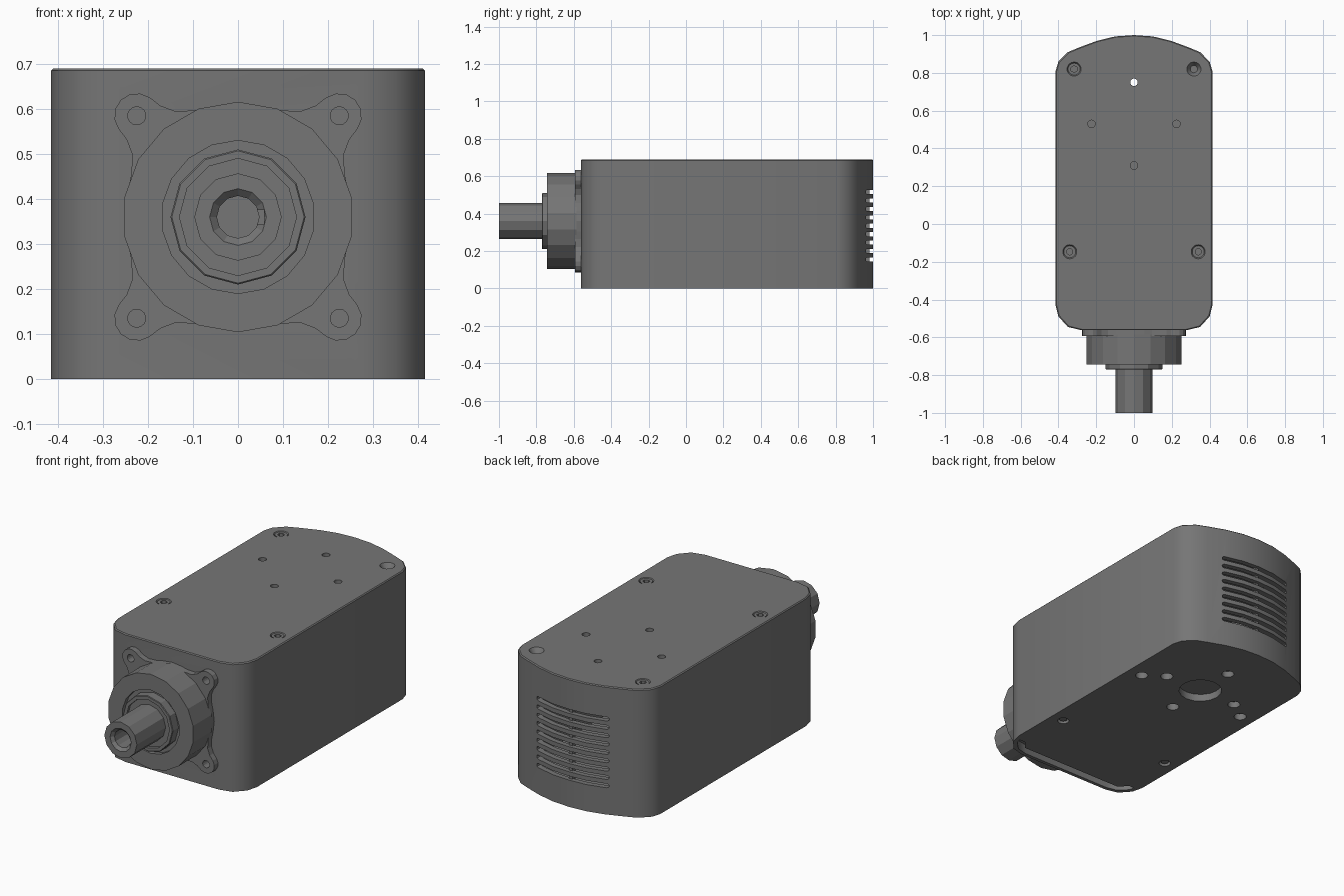
import bpy, bmesh
from math import sin, cos, pi, radians

if "Cube" in bpy.data.objects:
    bpy.data.objects.remove(bpy.data.objects["Cube"])

CZ = 0.36  # height of the output axis
dark = bpy.data.materials.new("dark_grey")
dark.diffuse_color = (.18, .18, .18, 1)
dark.use_nodes = True
dark.node_tree.nodes["Principled BSDF"].inputs["Base Color"].default_value = dark.diffuse_color


def finish(name, bm):
    bmesh.ops.recalc_face_normals(bm, faces=bm.faces[:])
    me = bpy.data.meshes.new(name)
    bm.to_mesh(me)
    bm.free()
    me.materials.append(dark)
    ob = bpy.data.objects.new(name, me)
    bpy.context.scene.collection.objects.link(ob)
    return ob


def prism(name, outline, levels, axis='z', centre=(0, 0)):
    """Loft an outline through (position, scale x, scale y) levels along an axis."""
    bm = bmesh.new()
    rings = []
    for w, su, sv in levels:
        ring = []
        for u, v in outline:
            a = centre[0] + (u - centre[0]) * su
            b = centre[1] + (v - centre[1]) * sv
            ring.append(bm.verts.new((a, b, w) if axis == 'z' else (a, w, b)))
        rings.append(ring)
    n = len(outline)
    for r0, r1 in zip(rings, rings[1:]):
        for i in range(n):
            j = (i + 1) % n
            bm.faces.new((r0[i], r0[j], r1[j], r1[i]))
    bm.faces.new(rings[0])
    bm.faces.new(rings[-1])
    return finish(name, bm)


def circle(c, r, n):
    return [(c[0] + r * sin(2 * pi * i / n), c[1] + r * cos(2 * pi * i / n)) for i in range(n)]


def rod(name, c, r, w0, w1, axis='z', n=14, taper=1.0):
    return prism(name, circle(c, r, n), [(w0, taper, taper), (w1, 1, 1)], axis, c)


def lathe(name, profile, n):
    """Stack (radius, y) rings around the output axis; both ends are capped."""
    return prism(name, circle((0, CZ), 1, n), [(y, r, r) for r, y in profile], 'y', (0, CZ))


def cut(ob, *cutters):
    bpy.context.view_layer.objects.active = ob
    for c in cutters:
        m = ob.modifiers.new("cut", 'BOOLEAN')
        m.operation, m.solver, m.object = 'DIFFERENCE', 'EXACT', c
        bpy.ops.object.modifier_apply(modifier=m.name)
        bpy.data.objects.remove(c)


# Housing: rounded front corners, bowed back, small chamfer on the top edge
half = [(.28, -.562), (.35, -.545), (.40, -.49), (.415, -.43), (.415, .81), (.40, .86),
        (.35, .91), (.29, .935), (.195, .97), (.1, .993)]
outline = half + [(0, 1)] + [(-x, y) for x, y in reversed(half)]
mid = (0, .22)
housing = prism("housing", outline, [(0, 1, 1), (.685, 1, 1), (.69, .988, .994)], 'z', mid)
cut(housing, prism("cavity", outline, [(.06, .93, .965), (.64, .93, .965)], 'z', mid))

# Vent slots in the back
for k in range(9):
    z = .155 + .045 * k
    slot = [(s * (.205 + .011 * cos(a)), z + s * .011 * sin(a))
            for s in (1, -1) for a in (-pi / 2, -pi / 4, 0, pi / 4, pi / 2)]
    cut(housing, prism("slot", slot, [(.88, 1, 1), (1.05, 1, 1)], 'y'))
prism("vent_rib", [(-.01, .13), (.01, .13), (.01, .54), (-.01, .54)],
      [(.955, 1, 1), (.982, 1, 1)], 'y')

# Open gap in front of the bottom plate
gap = [(.385, -.455), (.375, -.485), (.33, -.53), (.27, -.543)]
gap += [(-x, y) for x, y in reversed(gap)]
gap += [(-.35, -.455), (-.31, -.5), (.31, -.5), (.35, -.455)]
cut(housing, prism("gap", gap, [(-.02, 1, 1), (.05, 1, 1)]))

# Top mounting holes and screw recesses
cut(housing, rod("through", (0, .75), .02, -.1, .8))
for c in ((.225, .53), (-.225, .53), (0, .31)):
    cut(housing, rod("top_hole", c, .02, .66, .72))
screws = [(-.317, .82), (.317, .82), (-.34, -.147), (.34, -.147)]
for i, c in enumerate(screws):
    cut(housing, rod("sink", c, .039, .662, .692, taper=.5))
    if i != 1:
        screw = rod("cover_screw_%d" % i, c, .032, .662, .687, taper=.6)
        cut(screw, rod("socket", c, .018, .672, .70, n=6))

# Bottom centring pocket and holes
cut(housing, rod("pocket", (0, .53), .11, -.02, .04, n=16))
for c in ((.225, .53), (-.225, .53), (0, .31), (.33, .455), (-.33, .455), (0, .75)):
    cut(housing, rod("bottom_hole", c, .032, -.02, .035))
for s in (1, -1):
    c = (s * .34, -.16)
    cut(housing, rod("bottom_recess", c, .03, -.02, .02))
    rod("bottom_screw_%s" % ("right" if s > 0 else "left"), c, .02, .008, .025)

# Four-eared flange: one half ear mirrored about its diagonal, repeated four times
ear = [(.318 + .05 * cos(radians(a)), .05 * sin(radians(a))) for a in (0, 27, 54, 80)]
ear += [(.297, .053), (.264, .068), (.235, .10), (.212, .135)]
ear = [(u, -v) for u, v in reversed(ear[1:])] + ear
flange_outline = []
for k in range(4):
    t = pi / 4 + k * pi / 2
    flange_outline += [(u * cos(t) - v * sin(t), CZ + u * sin(t) + v * cos(t)) for u, v in ear]
    flange_outline.append((.252 * cos(t + pi / 4), CZ + .252 * sin(t + pi / 4)))
flange = prism("flange", flange_outline, [(-.594, 1, 1), (-.558, 1, 1)], 'y')
for sx in (1, -1):
    for sz in (1, -1):
        c = (sx * .225, CZ + sz * .225)
        cut(flange, rod("ear_hole", c, .02, -.65, -.5, 'y'))
        cut(housing, rod("thread_hole", c, .02, -.60, -.545, 'y'))

# Boss with a recessed face, raised bearing ring and hollow keyed shaft
lathe("boss", [(.17, -.72), (.17, -.743), (.256, -.743), (.256, -.585)], 18)
lathe("bearing_ring", [(.13, -.755), (.13, -.77), (.147, -.77), (.15, -.767), (.15, -.71)], 12)
shaft = lathe("shaft", [(.047, -.80), (.047, -.985), (.063, -1), (.097, -1), (.097, -.74)], 12)
key = [(.03, CZ - .016), (.058, CZ - .016), (.058, CZ + .016), (.03, CZ + .016)]
cut(shaft, prism("keyway", key, [(-1.02, 1, 1), (-.81, 1, 1)], 'y'))

# Soften the housing's shallow corner facets
bpy.ops.object.select_all(action='DESELECT')
housing.select_set(True)
bpy.context.view_layer.objects.active = housing
bpy.ops.object.shade_smooth_by_angle(angle=radians(37))
